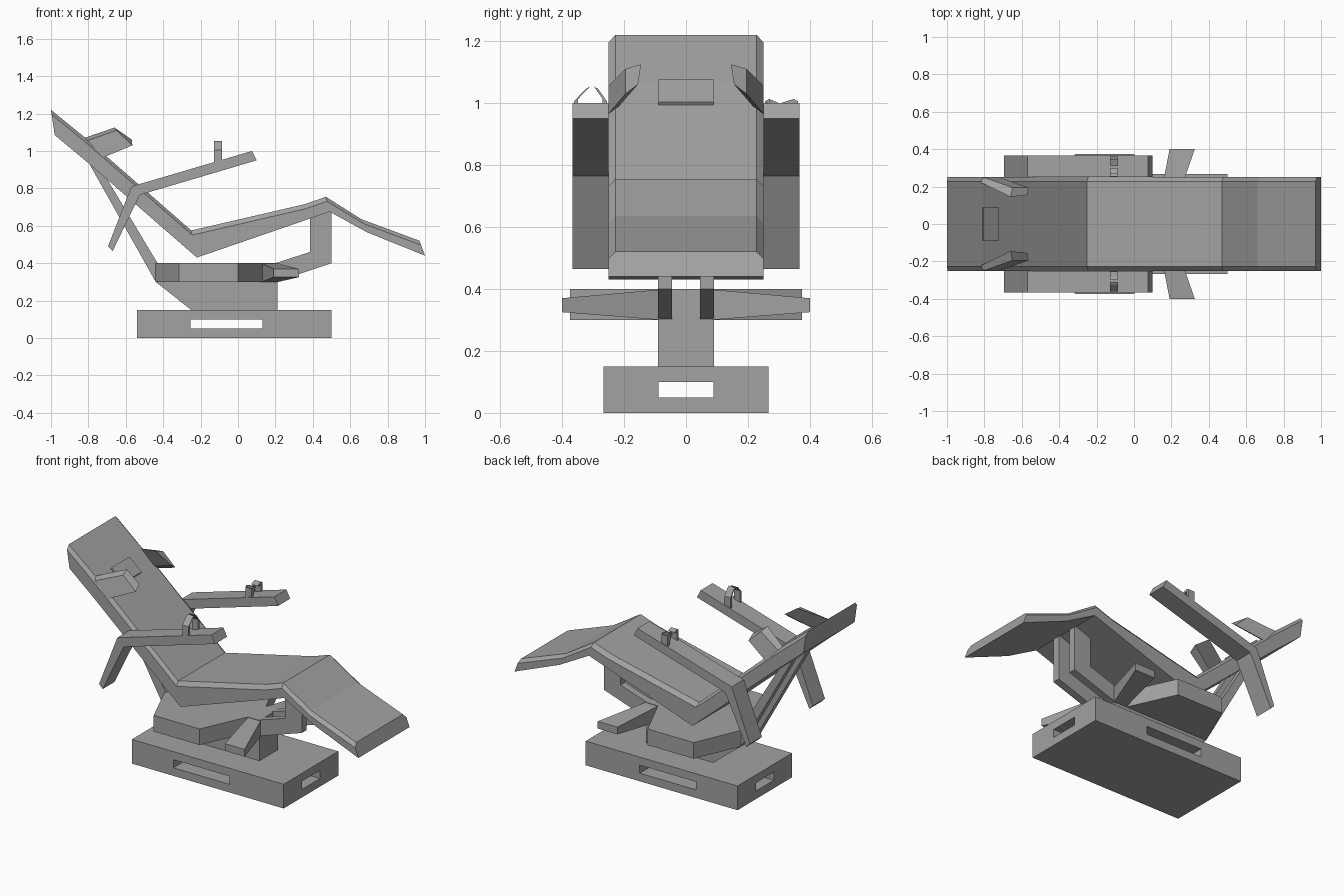
import bpy
import bmesh
from mathutils import Vector

cube = bpy.data.objects.get("Cube")
if cube:
    bpy.data.objects.remove(cube, do_unlink=True)

grey = bpy.data.materials.new("plain grey")
grey.use_nodes = True
grey.diffuse_color = (0.36, 0.36, 0.36, 1)
grey.node_tree.nodes["Principled BSDF"].inputs["Base Color"].default_value = (0.36, 0.36, 0.36, 1)


def loft(name, rings):
    """Skin a row of equal rings and cap both ends."""
    bm = bmesh.new()
    rows = [[bm.verts.new(p) for p in ring] for ring in rings]
    n = len(rows[0])
    for a, b in zip(rows, rows[1:]):
        for i in range(n):
            j = (i + 1) % n
            bm.faces.new((a[i], a[j], b[j], b[i]))
    bm.faces.new(rows[0])
    bm.faces.new(rows[-1])
    bmesh.ops.recalc_face_normals(bm, faces=bm.faces)
    mesh = bpy.data.meshes.new(name)
    bm.to_mesh(mesh)
    bm.free()
    mesh.materials.append(grey)
    obj = bpy.data.objects.new(name, mesh)
    bpy.context.collection.objects.link(obj)
    return obj


def side_profile(name, points, y0, y1):
    """Extrude an x-z outline across y."""
    return loft(name, [[(x, y, z) for x, z in points] for y in (y0, y1)])


def box(name, x0, x1, y0, y1, z0, z1):
    return side_profile(name, [(x0, z0), (x1, z0), (x1, z1), (x0, z1)], y0, y1)


# Base block with crossing slots
base = box("base", -0.54, 0.5, -0.267, 0.267, 0, 0.15)
slots = [box("long_slot", -0.255, 0.13, -0.4, 0.4, 0.05, 0.1),
         box("short_slot", -0.7, 0.7, -0.088, 0.088, 0.05, 0.1)]
bpy.context.view_layer.objects.active = base
for slot in slots:
    slot.hide_render = True
    cut = base.modifiers.new("slot", 'BOOLEAN')
    cut.operation = 'DIFFERENCE'
    cut.object = slot
    bpy.ops.object.modifier_apply(modifier=cut.name)
    bpy.data.objects.remove(slot, do_unlink=True)

# Pedestal and wide turntable plate
side_profile("pedestal", [(-0.44, 0.3), (-0.25, 0.15), (0.21, 0.15), (0.21, 0.3)], -0.09, 0.09)
half = [(-0.44, 0.09), (-0.315, 0.375), (0, 0.375), (0.13, 0.09), (0.21, 0.09)]
outline = half + [(x, -y) for x, y in reversed(half)]
loft("turntable_plate", [[(x, y, z) for x, y in outline] for z in (0.3, 0.4)])

# Upholstered body: pairs of upper and lower points along the chair
stations = [((-1, 1.22), (-0.98, 1.085)), ((-0.81, 1.065), (-0.8, 0.935)),
            ((-0.25, 0.575), (-0.22, 0.43)), ((0.355, 0.715), (0.375, 0.635)),
            ((0.47, 0.755), (0.49, 0.675)), ((0.66, 0.635), (0.69, 0.565)),
            ((0.97, 0.52), (1.0, 0.44))]
rings = []
for (tx, tz), (bx, bz) in stations:
    top, low = Vector((tx, 0, tz)), Vector((bx, 0, bz))
    edge = top + (low - top).normalized() * 0.025
    ring = [(low, -0.25), (edge, -0.25), (top, -0.228),
            (top, 0.228), (edge, 0.25), (low, 0.25)]
    rings.append([(p.x, y, p.z) for p, y in ring])
loft("reclined_seat", rings)

# Small neck pad
side_profile("neck_pad", [(-0.82, 1.05), (-0.805, 1.075), (-0.722, 1.003), (-0.735, 0.98)],
             -0.088, 0.088)

for side, s in (("left", 1), ("right", -1)):
    # Twin rails under the knees and behind the back
    side_profile(side + "_knee_rail", [(0.2, 0.3), (0.5, 0.4), (0.5, 0.685), (0.385, 0.66),
                                       (0.385, 0.46), (0.2, 0.4)], s * 0.045, s * 0.09)
    side_profile(side + "_back_strut", [(-0.44, 0.3), (-0.43, 0.4), (-0.73, 0.9), (-0.8, 0.94)],
                 s * 0.045, s * 0.09)

    # Foot peg flaring outward
    loft(side + "_foot_peg", [
        [(x, s * y, z) for x, z in ((x0, z0), (x1, z0), (x1, z1), (x0, z1))]
        for y, x0, x1, z0, z1 in ((0.085, 0.13, 0.215, 0.3, 0.398),
                                  (0.4, 0.19, 0.325, 0.325, 0.37))])

    # Head wing leaning inward
    wing = [[(-0.805, 0.25, 1.055), (-0.72, 0.25, 0.965),
             (-0.73, 0.22, 0.985), (-0.82, 0.222, 1.07)],
            [(-0.65, 0.195, 1.11), (-0.565, 0.195, 1.03),
             (-0.567, 0.155, 1.06), (-0.66, 0.145, 1.125)]]
    loft(side + "_head_wing", [[(x, s * y, z) for x, y, z in r] for r in wing])

    # Bent armrest
    side_profile(side + "_armrest", [(-0.57, 0.81), (0.075, 1.0), (0.1, 0.95), (-0.525, 0.765),
                                     (-0.67, 0.465), (-0.695, 0.49)], s * 0.25, s * 0.367)

    # Open wrist clasp: two bent flaps, closed further on the right arm
    rise = 0.04 if s < 0 else -0.012
    for label, y, lean in (("outer", 0.355, -0.038), ("inner", 0.262, 0.028)):
        path = [(y, 0.93), (y, 1.005), (y + lean, 1.005 + rise)]
        t = -0.007 if lean < 0 else 0.007
        section = [(a - t, b) for a, b in path] + [(a + t, b + 0.008) for a, b in reversed(path)]
        loft(f"{side}_{label}_clasp", [[(x, s * a, b) for a, b in section]
                                       for x in (-0.128, -0.085)])
